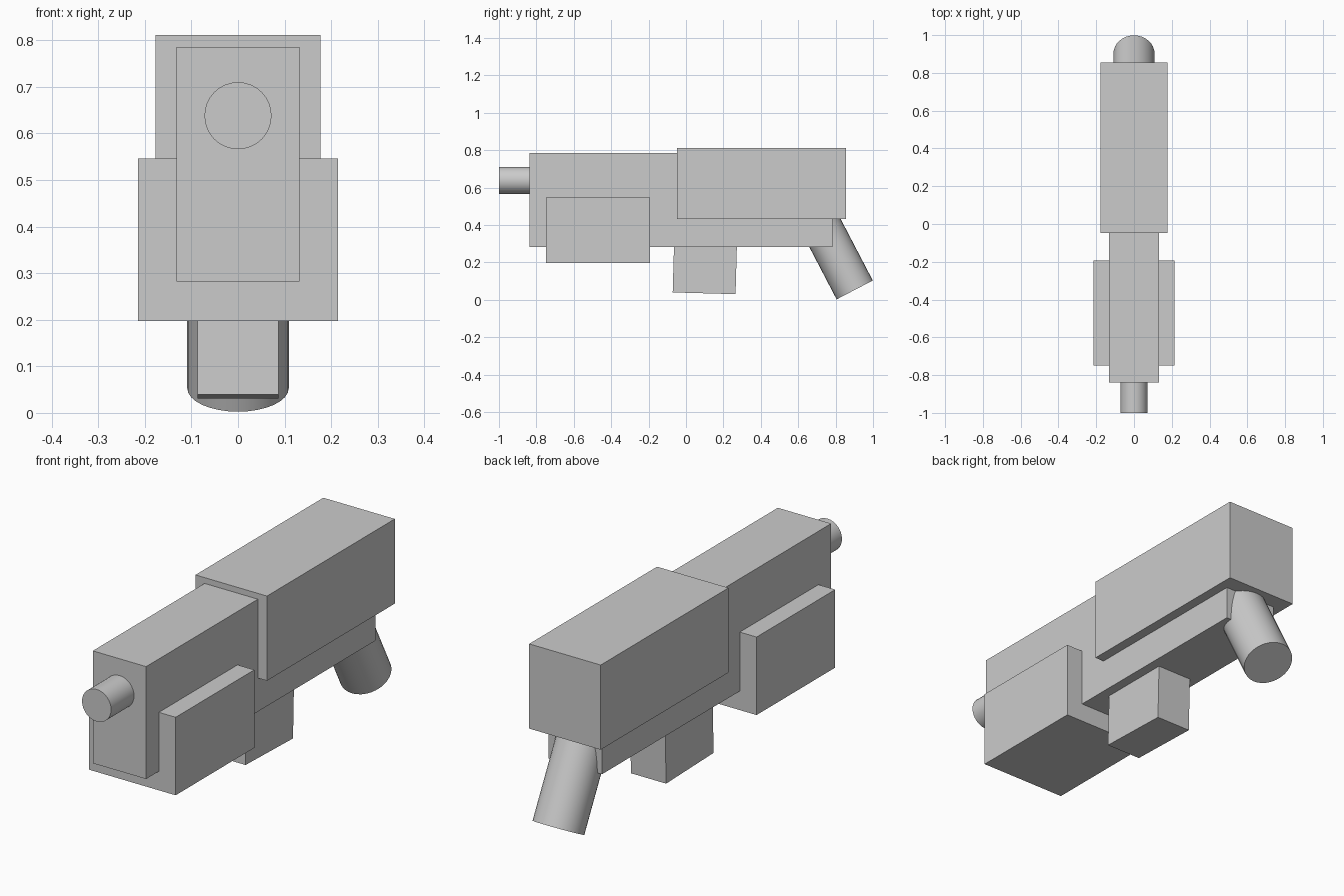
import bpy
import math
from mathutils import Vector

default = bpy.data.objects.get("Cube")
if default:
    bpy.data.objects.remove(default, do_unlink=True)

# Single plain grey
grey = bpy.data.materials.new("plain_grey")
grey.use_nodes = True
grey.diffuse_color = (0.6, 0.6, 0.6, 1)
grey.node_tree.nodes["Principled BSDF"].inputs["Base Color"].default_value = (0.6, 0.6, 0.6, 1)


def finish(name):
    obj = bpy.context.object
    obj.name = name
    obj.data.materials.append(grey)
    return obj


def box(name, width, y_range, z_range, tilt=0.0):
    """Box centred on x = 0, optionally tilted about x (degrees)."""
    (y0, y1), (z0, z1) = y_range, z_range
    bpy.ops.mesh.primitive_cube_add(size=1, location=(0, (y0 + y1) / 2, (z0 + z1) / 2))
    obj = finish(name)
    obj.scale = (width, y1 - y0, z1 - z0)
    bpy.ops.object.transform_apply(location=False, rotation=False, scale=True)
    obj.rotation_euler.x = math.radians(tilt)
    return obj


def rod(name, radius, start, end):
    """Smooth cylinder running between two points."""
    start, end = Vector(start), Vector(end)
    axis = end - start
    bpy.ops.mesh.primitive_cylinder_add(vertices=32, radius=radius, depth=axis.length,
                                        location=(start + end) / 2)
    obj = finish(name)
    obj.rotation_euler = axis.to_track_quat('Z', 'Y').to_euler()
    bpy.ops.object.shade_smooth_by_angle(angle=math.radians(30))
    return obj


# Main blocks
box("body", 0.264, (-0.838, 0.782), (0.282, 0.785))
box("receiver_cover", 0.354, (-0.048, 0.856), (0.432, 0.811))
box("handguard", 0.43, (-0.748, -0.192), (0.197, 0.546))

# Slightly tilted magazine, its top sunk into the body
box("magazine", 0.174, (-0.066, 0.27), (0.035, 0.40), tilt=-1.6)

# Barrel and slanted grip
rod("barrel", 0.072, (0, -1.0, 0.638), (0, -0.75, 0.638))
rod("grip", 0.109, (0, 0.902, 0.053), (0, 0.69, 0.459))
